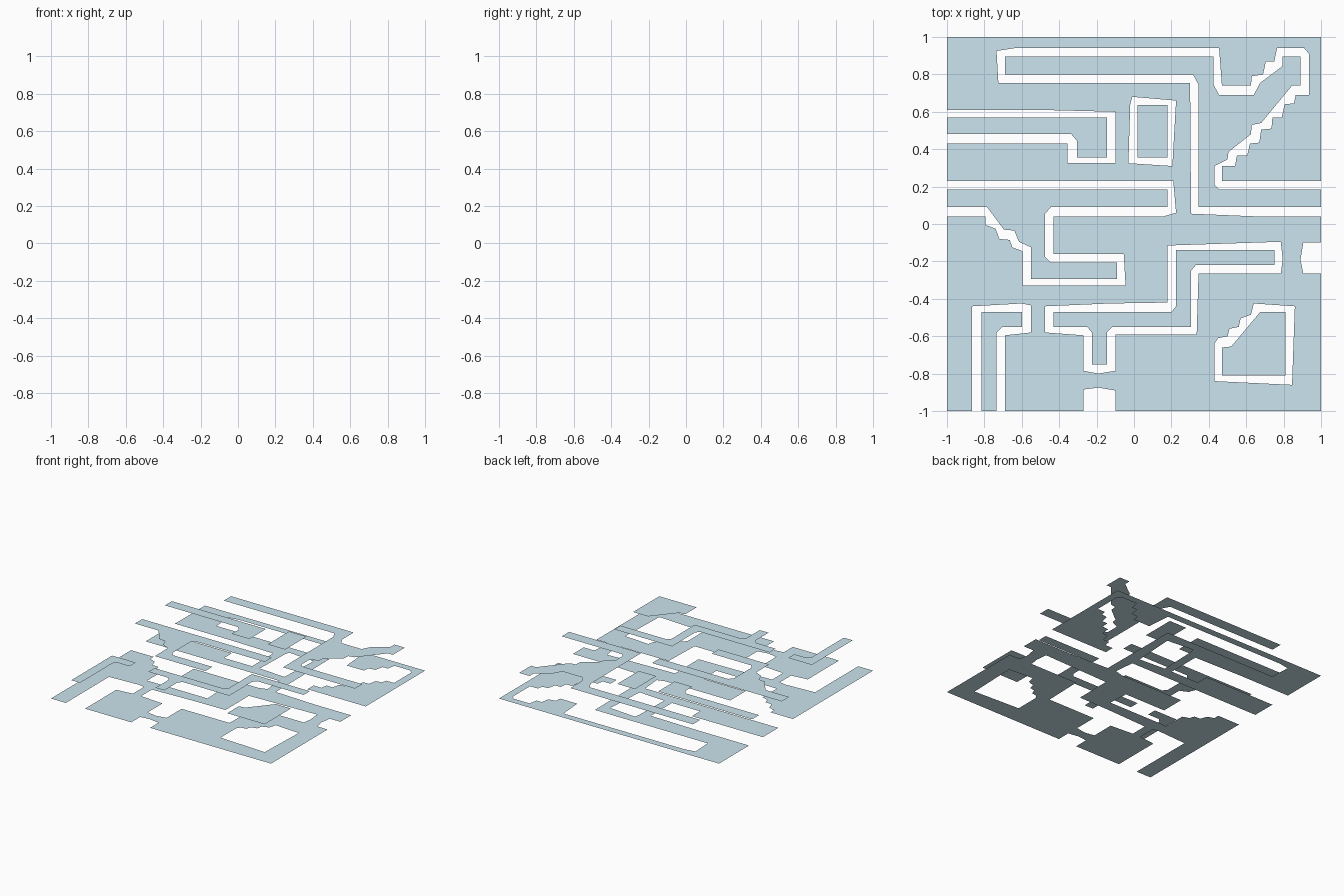
import bpy, bmesh
from mathutils import Vector, geometry

RAISE = 0.2  # height of the raised sheets

paint = bpy.data.materials.new("blue_grey")
paint.diffuse_color = (0.6, 0.78, 0.86, 1)


def inside(p, loop):
    # even-odd point test
    hit = False
    for (ax, ay), (bx, by) in zip(loop, loop[1:] + loop[:1]):
        if (ay > p[1]) != (by > p[1]) and p[0] < ax + (p[1] - ay) * (bx - ax) / (by - ay):
            hit = not hit
    return hit


def flat_plate(name, z, *loops):
    # first loop is the outline, the others are openings
    pts, edges = [], []
    for loop in loops:
        n, s = len(loop), len(pts)
        pts += [Vector(p) for p in loop]
        edges += [(s + i, s + (i + 1) % n) for i in range(n)]
    verts, _, faces, *_ = geometry.delaunay_2d_cdt(pts, edges, [], 0, 1e-5)
    bm = bmesh.new()
    vs = [bm.verts.new((v.x, v.y, z)) for v in verts]
    for f in faces:
        c = sum((verts[i] for i in f), Vector((0, 0))) / len(f)
        if inside(c, loops[0]) and not any(inside(c, h) for h in loops[1:]):
            bm.faces.new([vs[i] for i in f])
    bmesh.ops.delete(bm, geom=[v for v in bm.verts if not v.link_faces], context='VERTS')
    for f in bm.faces:
        f.normal_update()
        if f.normal.z < 0:
            f.normal_flip()
    me = bpy.data.meshes.new(name)
    bm.to_mesh(me)
    bm.free()
    me.materials.append(paint)
    bpy.context.collection.objects.link(bpy.data.objects.new(name, me))


square = [(-1, -1), (1, -1), (1, 1), (-1, 1)]

# upper right opening and the long winding sheet above it
upper_hole = [(1, .23), (.47, .23), (.47, .31), (.54, .31), (.55, .365), (.605, .365), (.62, .43),
              (.67, .435), (.68, .505), (.735, .51), (.74, .57), (.79, .57), (.805, .64), (.855, .645),
              (.865, .69), (.935, .69), (.935, .91), (.91, .94), (.765, .94), (.75, .87), (.705, .87),
              (.69, .80), (.63, .79), (.625, .74), (.47, .74), (.455, .94), (-.64, .94), (-.735, .925),
              (-.725, .755), (.30, .755), (.305, .055), (.67, .04), (1, .04)]
upper_band = [(1, .185), (.455, .185), (.43, .21), (.43, .31), (.50, .345), (.505, .385), (.625, .48),
              (.63, .53), (.68, .54), (.845, .74), (.89, .74), (.89, .895), (.795, .895), (.795, .845),
              (.675, .755), (.64, .69), (.455, .69), (.425, .745), (.425, .895), (-.69, .895),
              (-.69, .80), (.315, .80), (.345, .745), (.345, .09), (1, .09)]
# left hook
hook_hole = [(-1, .61), (-.50, .61), (-.10, .60), (-.10, .325), (-.355, .325), (-.355, .43), (-1, .43)]
hook_band = [(-1, .57), (-.145, .57), (-.145, .355), (-.305, .355), (-.305, .445), (-.335, .48), (-1, .48)]
# small window
window_hole = [(-.01, .68), (.225, .66), (.205, .31), (-.03, .325), (-.02, .64)]
window_panel = [(.02, .635), (.18, .635), (.18, .355), (.02, .355)]
# middle left
middle_hole = [(-1, .23), (.21, .23), (.225, .06), (.155, .04), (-.43, .04), (-.43, -.16), (-.055, -.16),
               (-.045, -.33), (-.595, -.33), (-.595, -.145), (-.65, -.125), (-.665, -.085), (-.72, -.08),
               (-.74, -.025), (-.795, -.005), (-.795, .04), (-1, .04)]
middle_band = [(-1, .185), (.18, .185), (.18, .09), (-.445, .09), (-.475, .055), (-.475, -.175),
               (-.445, -.205), (-.09, -.205), (-.09, -.295), (-.55, -.295), (-.55, -.125), (-.615, -.095),
               (-.64, -.035), (-.695, -.03), (-.785, .09), (-1, .09)]
# lower middle
lower_hole = [(.18, -.115), (.485, -.105), (.785, -.095), (.795, -.19), (.785, -.265), (.345, -.265),
              (.335, -.59), (-.10, -.59), (-.10, -.785), (-.19, -.80), (-.27, -.785), (-.27, -.595),
              (-.475, -.58), (-.475, -.44), (-.13, -.425), (.18, -.42)]
lower_band = [(.225, -.14), (.75, -.14), (.75, -.22), (.33, -.22), (.305, -.25), (.305, -.55), (-.115, -.55),
              (-.145, -.58), (-.145, -.75), (-.225, -.75), (-.225, -.58), (-.25, -.55), (-.43, -.55),
              (-.43, -.47), (.20, -.47), (.225, -.44)]
# lower left corner
corner_hole = [(-.865, -1), (-.865, -.44), (-.60, -.425), (-.55, -.435), (-.55, -.58), (-.69, -.595), (-.69, -1)]
corner_band = [(-.815, -1), (-.815, -.47), (-.60, -.47), (-.60, -.55), (-.705, -.55), (-.735, -.58), (-.735, -1)]
# lower right
stepped_hole = [(.43, -.84), (.43, -.64), (.45, -.61), (.50, -.60), (.51, -.56), (.56, -.55), (.57, -.505),
                (.625, -.485), (.64, -.425), (.86, -.44), (.845, -.86)]
stepped_panel = [(.47, -.81), (.47, -.66), (.52, -.655), (.675, -.47), (.81, -.47), (.81, -.81)]
# edge notches
right_notch = [(1, -.10), (.905, -.10), (.89, -.19), (.905, -.265), (1, -.265)]
front_notch = [(-.27, -1), (-.27, -.885), (-.19, -.875), (-.10, -.89), (-.10, -1)]

flat_plate("ground_plate", 0, square, upper_hole, hook_hole, window_hole, middle_hole, lower_hole,
           corner_hole, stepped_hole, right_notch, front_notch)
for name, outline in (("upper_band", upper_band), ("hook_band", hook_band), ("window_panel", window_panel),
                      ("middle_band", middle_band), ("lower_band", lower_band),
                      ("corner_band", corner_band), ("stepped_panel", stepped_panel)):
    flat_plate(name, RAISE, outline)
